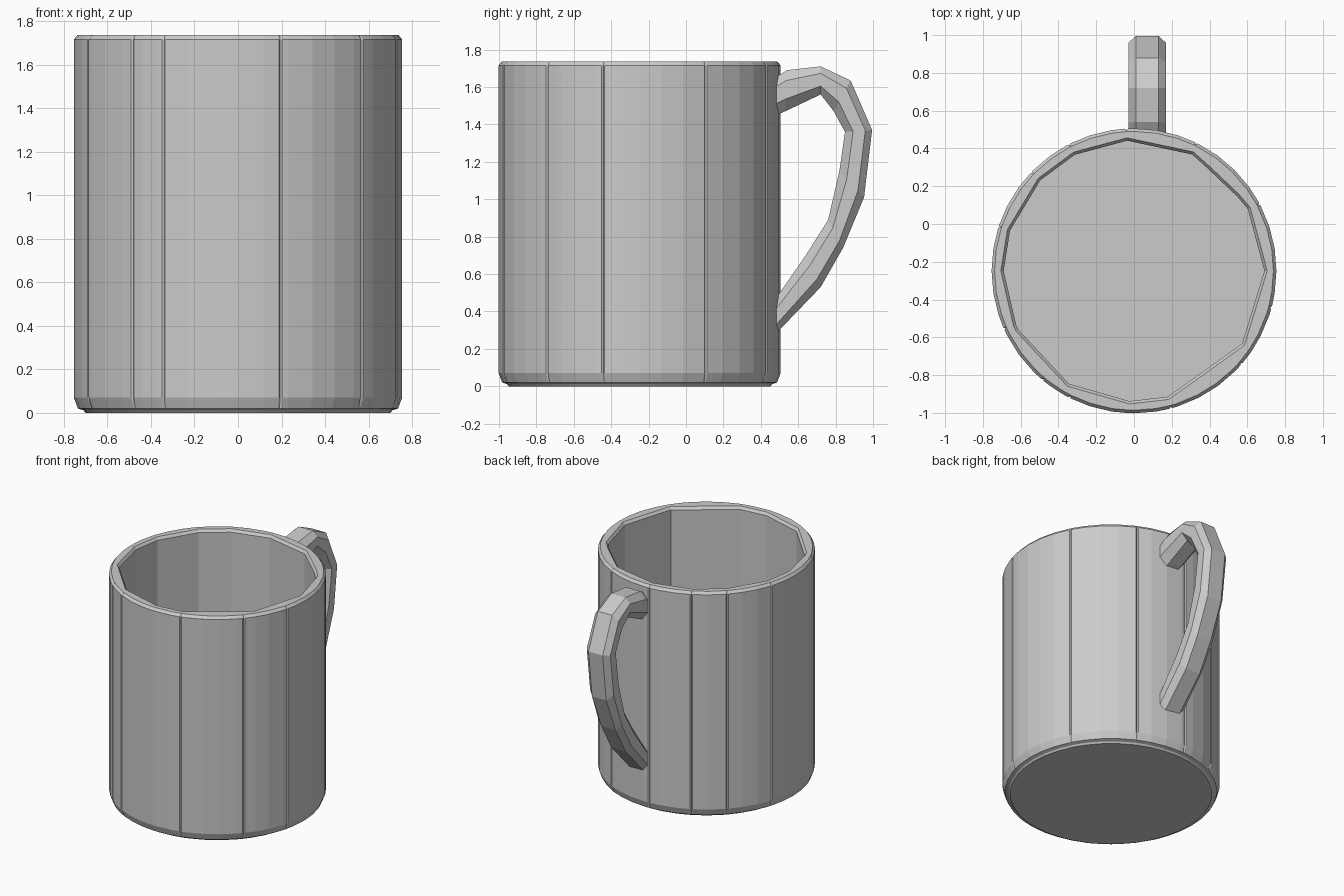
import bpy, bmesh, math
from math import cos, sin, radians

cube = bpy.data.objects.get("Cube")
if cube:
    bpy.data.objects.remove(cube)

grey = bpy.data.materials.new("stone grey")
grey.use_nodes = True
colour = (0.6, 0.6, 0.6, 1)
grey.diffuse_color = colour
grey.node_tree.nodes["Principled BSDF"].inputs["Base Color"].default_value = colour


def loft(name, rings):
    """Skin a list of equal closed rings and cap both ends."""
    bm = bmesh.new()
    loops = [[bm.verts.new(p) for p in ring] for ring in rings]
    n = len(loops[0])
    for a, b in zip(loops, loops[1:]):
        for i in range(n):
            j = (i + 1) % n
            bm.faces.new((a[i], a[j], b[j], b[i]))
    bm.faces.new(loops[0][::-1])
    bm.faces.new(loops[-1])
    bmesh.ops.recalc_face_normals(bm, faces=bm.faces)
    mesh = bpy.data.meshes.new(name)
    bm.to_mesh(mesh)
    bm.free()
    mesh.materials.append(grey)
    obj = bpy.data.objects.new(name, mesh)
    bpy.context.collection.objects.link(obj)
    return obj


# Mug body: uneven inner panels, rounder outside with narrow seams
CENTRE_Y = -0.248
INNER = 0.69
corners = [-180, -154, -120, -92, -75, -34, 0, 30, 63, 93, 117, 136, 162, 180]
seams = [-156, -130, -117, -75, -41, -15, 28, 64, 93, 117, 136, 162]


def inner_radius(angle):
    """Distance to the straight panel between two inner corners."""
    for a, b in zip(corners, corners[1:]):
        if a <= angle <= b:
            half, mid = radians(b - a) / 2, radians(a + b) / 2
            return INNER * cos(half) / cos(radians(angle) - mid)


steps = {a for a in range(-180, 180, 9) if all(abs(a - s) > 2 for s in seams)}
for s in seams:
    steps |= {s - 0.6, s, s + 0.6}
steps |= {c for c in corners[:-1] if all(abs(c - s) > 2 for s in seams)}
angles = sorted(steps)


def body_ring(radius, z, groove=0.0):
    ring = []
    for a in angles:
        r = radius(a) if callable(radius) else radius
        if a in seams:
            r -= groove
        ring.append((r * cos(radians(a)), CENTRE_Y + r * sin(radians(a)), z))
    return ring


loft("mug_body", [
    body_ring(0.70, 0),
    body_ring(0.71, 0.012),
    body_ring(0.735, 0.02),
    body_ring(0.754, 0.07, 0.008),
    body_ring(0.754, 1.715, 0.008),
    body_ring(0.738, 1.735),
    body_ring(lambda a: inner_radius(a) + 0.015, 1.735),
    body_ring(inner_radius, 1.715),
    body_ring(inner_radius, 0.07),
])

# Handle: chunky rounded strap, each station given as inner and outer edge (y, z)
HANDLE_X, HALF_WIDTH = 0.07, 0.1
stations = [
    ((0.46, 1.44), (0.46, 1.64)),
    ((0.53, 1.47), (0.54, 1.69)),
    ((0.72, 1.56), (0.72, 1.71)),
    ((0.79, 1.47), (0.88, 1.635)),
    ((0.85, 1.36), (0.995, 1.37)),
    ((0.82, 1.15), (0.952, 1.01)),
    ((0.76, 0.89), (0.84, 0.74)),
    ((0.64, 0.70), (0.72, 0.53)),
    ((0.46, 0.44), (0.46, 0.26)),
]
section = [(-1, 0.3), (-1, 0.75), (-0.6, 1), (0.6, 1),
           (1, 0.75), (1, 0.3), (0.5, 0), (-0.5, 0)]
loft("handle", [
    [(HANDLE_X + u * HALF_WIDTH, yi + (yo - yi) * t, zi + (zo - zi) * t)
     for u, t in section]
    for (yi, zi), (yo, zo) in stations
])
